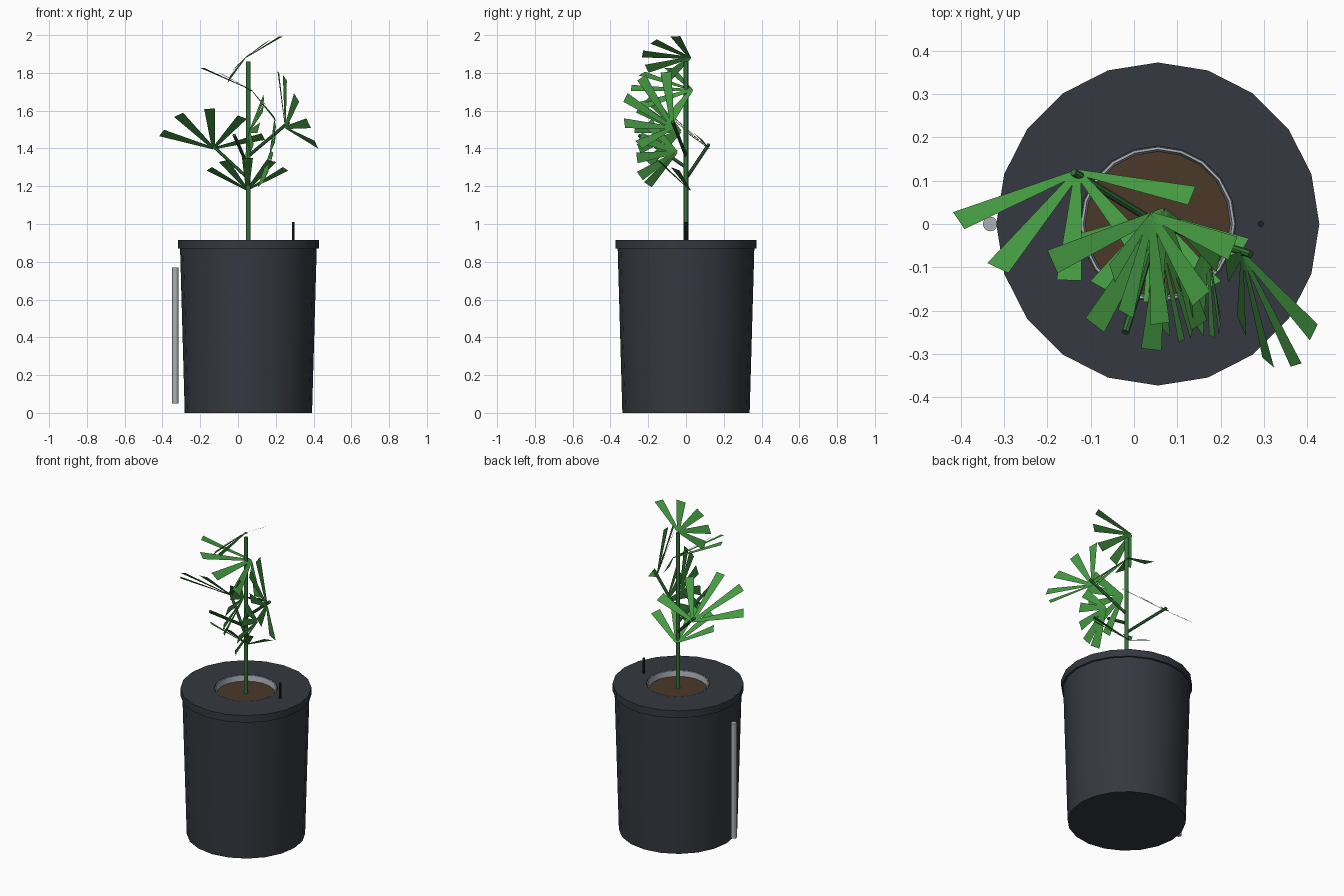
import bpy, bmesh, math
from mathutils import Vector

if "Cube" in bpy.data.objects:
    bpy.data.objects.remove(bpy.data.objects["Cube"])

CX = 0.055  # pot axis


def mat(name, rgb):
    m = bpy.data.materials.new(name)
    m.diffuse_color = (*rgb, 1)
    m.use_nodes = True
    m.node_tree.nodes["Principled BSDF"].inputs["Base Color"].default_value = m.diffuse_color
    return m


POT = mat("charcoal", (0.035, 0.04, 0.05))
SOIL = mat("soil", (0.07, 0.04, 0.022))
GREY = mat("light_grey", (0.4, 0.44, 0.48))
BLACK = mat("black", (0.015, 0.015, 0.02))
STEM = mat("stem_green", (0.035, 0.17, 0.04))
LEAF = mat("leaf_green", (0.06, 0.32, 0.055))


def finish(name, bm, material, smooth=True):
    me = bpy.data.meshes.new(name)
    bm.to_mesh(me)
    bm.free()
    ob = bpy.data.objects.new(name, me)
    bpy.context.collection.objects.link(ob)
    me.materials.append(material)
    if smooth:
        bpy.ops.object.select_all(action='DESELECT')
        bpy.context.view_layer.objects.active = ob
        ob.select_set(True)
        bpy.ops.object.shade_smooth_by_angle(angle=math.radians(40))
    return ob


def lathe(name, profile, material, n=20):
    """Revolve (radius, z) points about the pot axis; radius 0 ends become caps."""
    bm = bmesh.new()
    vs = [bm.verts.new((CX + r, 0, z)) for r, z in profile]
    es = [bm.edges.new(p) for p in zip(vs, vs[1:])]
    bmesh.ops.spin(bm, geom=vs + es, cent=(CX, 0, 0), axis=(0, 0, 1),
                   angle=math.tau, steps=n, use_duplicate=False)
    bmesh.ops.remove_doubles(bm, verts=bm.verts, dist=1e-4)
    bmesh.ops.recalc_face_normals(bm, faces=bm.faces)
    return finish(name, bm, material)


def rod(name, a, b, r, material, n=8):
    a, b = Vector(a), Vector(b)
    bm = bmesh.new()
    bmesh.ops.create_cone(bm, cap_ends=True, segments=n, radius1=r, radius2=r, depth=(b - a).length)
    q = (b - a).to_track_quat('Z', 'Y')
    for v in bm.verts:
        v.co = q @ v.co + (a + b) / 2
    return finish(name, bm, material)


def fan(name, c, u, v, fold):
    """Five flat leaflets spread from c: u is the middle, v sideways, fold bends the outer ones."""
    c, u, v, fold = map(Vector, (c, u, v, fold))
    bm = bmesh.new()
    for deg in (-74, -37, 0, 37, 74):
        s, k = math.sin(math.radians(deg)), math.cos(math.radians(deg))
        d = u * k + v * s + fold * (1 - k)
        side = v * k - u * s + fold * s
        side = (side - d * side.dot(d) / d.length_squared).normalized()
        bm.faces.new([bm.verts.new(p) for p in (
            c - side * 0.008, c + side * 0.008,
            c + d + side * 0.029, c + d - side * 0.029)])
    return finish(name, bm, LEAF, smooth=False)


# Container, lid and planting cup
lathe("bucket", [(0, 0), (0.337, 0), (0.362, 0.88)], POT)
lathe("lid", [(0.18, 0.90), (0.18, 0.915), (0.373, 0.915), (0.373, 0.87), (0.355, 0.87)], POT)
lathe("net_cup", [(0.178, 0.915), (0.172, 0.915), (0.165, 0.86), (0, 0.86)], GREY)
lathe("soil", [(0.17, 0.88), (0, 0.885)], SOIL)

# Level tube and float rod
rod("level_tube", (-0.332, 0, 0.05), (-0.332, 0, 0.77), 0.017, GREY, 12)
rod("float_rod", (0.293, 0, 0.88), (0.293, 0, 1.01), 0.007, BLACK)

# Stem and leaf stalks
rod("stem", (CX, 0, 0.87), (CX, 0, 1.86), 0.012, STEM, 10)
for i, (z, tip) in enumerate([(1.24, (-0.14, 0.12, 1.42)),
                              (1.36, (0.27, -0.07, 1.54)),
                              (1.30, (-0.02, -0.25, 1.47))]):
    rod(f"leaf_stalk_{i}", (CX, 0, z), tip, 0.009, STEM)

# Leaf fans: centre, middle leaflet, sideways leaflet, fold
FANS = [
    ((0.05, 0.02, 1.18), (0, -0.20, 0.17), (0.21, 0, 0), (0, -0.03, 0.09)),
    ((-0.13, 0.12, 1.40), (-0.02, -0.25, 0.21), (0.28, 0.03, -0.01), (0, -0.02, 0.02)),
    ((0.25, -0.07, 1.51), (0.06, -0.25, 0.16), (0.105, -0.075, -0.20), (0.066, -0.054, 0.08)),
    ((0.17, -0.05, 1.38), (0.01, -0.21, -0.03), (0.04, 0, 0.17), (-0.02, -0.13, 0)),
    ((0.06, -0.03, 1.49), (0.05, -0.24, 0.02), (0.05, 0, 0.18), (0.02, -0.14, 0)),
    ((0.07, 0.03, 1.71), (-0.03, -0.32, 0.01), (0.20, 0, -0.14), (-0.08, -0.04, -0.03)),
    ((0.04, 0.02, 1.88), (0.02, -0.25, 0.02), (0.145, 0.03, 0.12), (0.06, -0.05, -0.01)),
]
for i, f in enumerate(FANS):
    fan(f"leaf_fan_{i}", *f)
